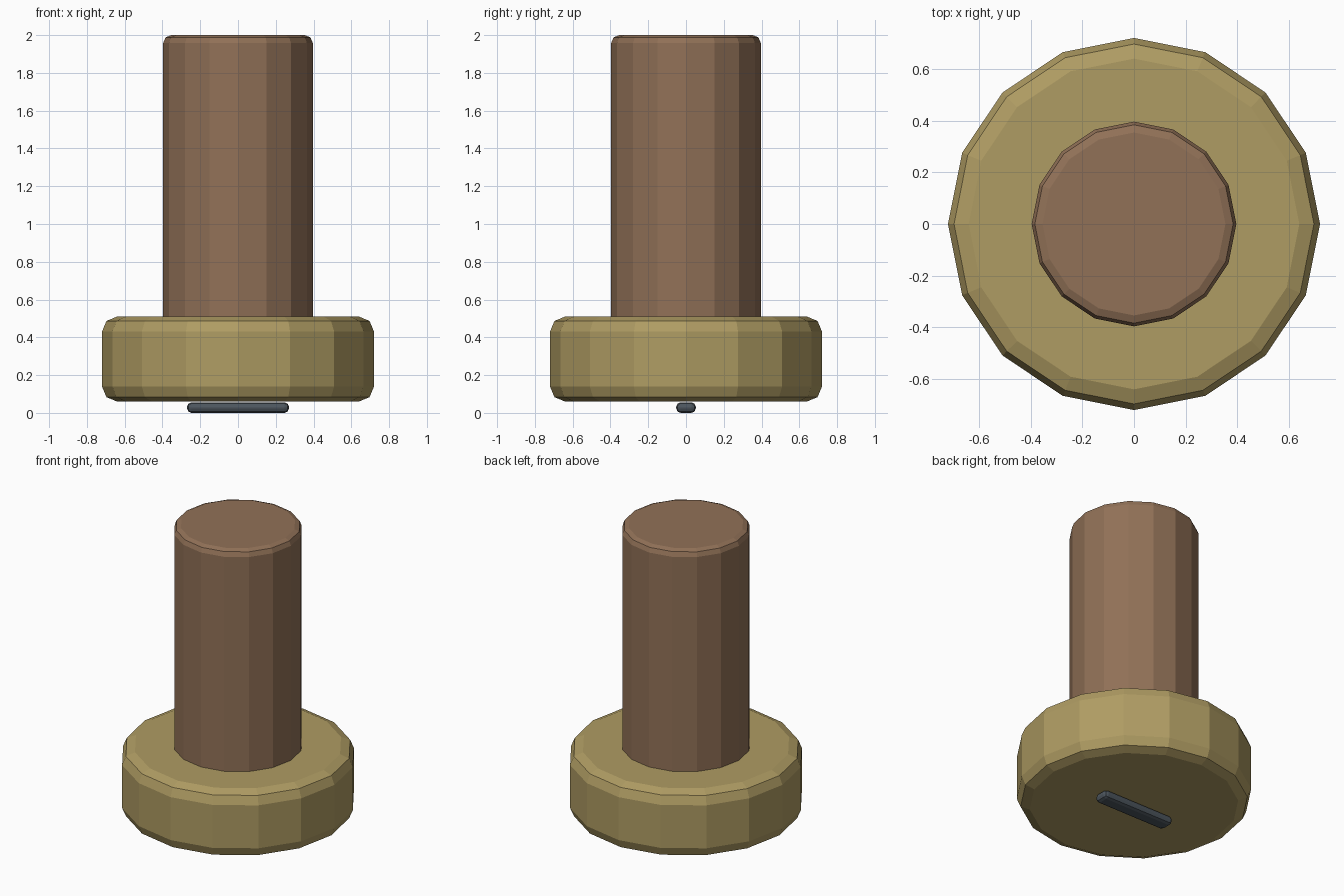
import bpy, bmesh, math

if "Cube" in bpy.data.objects:
    bpy.data.objects.remove(bpy.data.objects["Cube"])

SIDES = 16


def material(name, rgb):
    mat = bpy.data.materials.new(name)
    lin = [((c / 255 + 0.055) / 1.055) ** 2.4 for c in rgb]
    mat.diffuse_color = (*lin, 1.0)
    mat.use_nodes = True
    mat.node_tree.nodes["Principled BSDF"].inputs["Base Color"].default_value = mat.diffuse_color
    return mat


def finish(bm, name, mat):
    bmesh.ops.recalc_face_normals(bm, faces=bm.faces[:])
    mesh = bpy.data.meshes.new(name)
    bm.to_mesh(mesh)
    bm.free()
    mesh.materials.append(mat)
    obj = bpy.data.objects.new(name, mesh)
    bpy.context.collection.objects.link(obj)
    return obj


def rounded_disc(name, radius, z0, z1, rim, mat):
    """Closed faceted cylinder with a two-step rounded rim at both ends."""
    arc = [(radius - rim * (1 - math.sin(a)), rim * (1 - math.cos(a)))
           for a in (0, math.pi / 4, math.pi / 2)]
    profile = [(r, z0 + d) for r, d in arc] + [(r, z1 - d) for r, d in reversed(arc)]
    bm = bmesh.new()
    rings = []
    for r, z in profile:
        rings.append([bm.verts.new((r * math.cos(k * math.tau / SIDES),
                                    r * math.sin(k * math.tau / SIDES), z))
                      for k in range(SIDES)])
    for low, high in zip(rings, rings[1:]):
        for k in range(SIDES):
            n = (k + 1) % SIDES
            bm.faces.new((low[k], low[n], high[n], high[k]))
    bm.faces.new(rings[0])
    bm.faces.new(rings[-1])
    return finish(bm, name, mat)


brown = material("brown", (145, 113, 87))
brass = material("dull brass", (175, 156, 99))
steel = material("dark steel", (76, 85, 93))

# Wide cap and tall post
rounded_disc("cap", 0.72, 0.06, 0.51, 0.08, brass)
rounded_disc("post", 0.396, 0.44, 2.0, 0.042, brown)

# Small rounded bar under the cap
bm = bmesh.new()
bmesh.ops.create_cube(bm, size=1)
for v in bm.verts:
    v.co = (v.co.x * 0.54, v.co.y * 0.104, v.co.z * 0.056 + 0.03)
    v.co.z = max(v.co.z, 0.0) - 0.002
bmesh.ops.bevel(bm, geom=bm.edges[:], offset=0.024, segments=2,
                profile=0.5, affect='EDGES')
low = min(v.co.z for v in bm.verts)
for v in bm.verts:
    v.co.z -= low
finish(bm, "slot_bar", steel)
